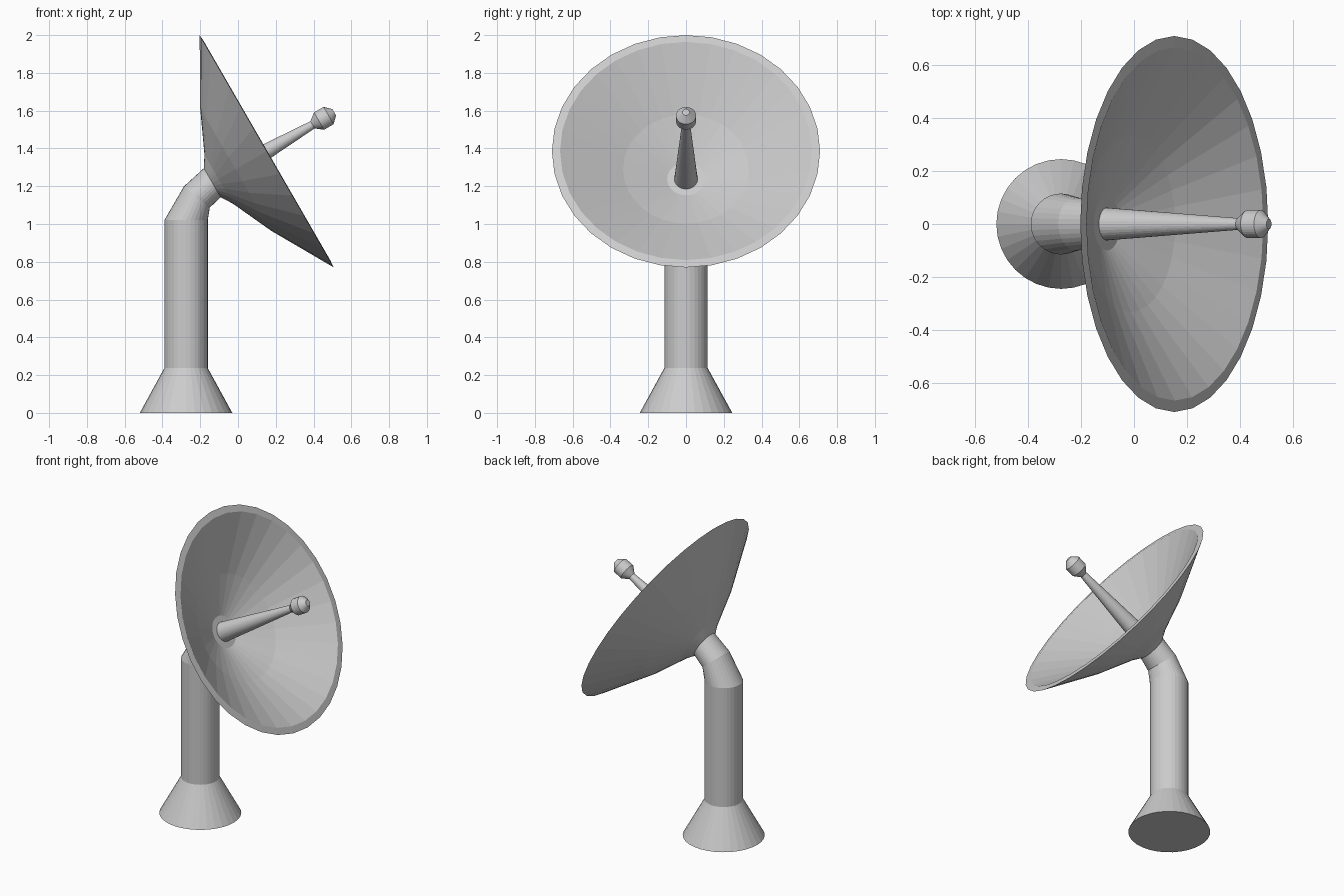
import bpy, bmesh
from math import sin, cos, pi, radians
from mathutils import Vector

if "Cube" in bpy.data.objects:
    bpy.data.objects.remove(bpy.data.objects["Cube"])

SIDES = 32
TILT = radians(30)
DISH_CENTRE = Vector((0.152, 0, 1.385))


def loft(name, rings):
    """Skin capped rings given as (centre, axis angle in xz, in-plane radius, y radius)."""
    bm = bmesh.new()
    loops = []
    for centre, angle, r, ry in rings:
        v = Vector((-sin(angle), 0, cos(angle)))
        y = Vector((0, 1, 0))
        loops.append([bm.verts.new(Vector(centre) + v * r * cos(2 * pi * i / SIDES)
                                   + y * ry * sin(2 * pi * i / SIDES))
                      for i in range(SIDES)])
    for a, b in zip(loops, loops[1:]):
        for i in range(SIDES):
            j = (i + 1) % SIDES
            bm.faces.new((a[i], a[j], b[j], b[i]))
    bm.faces.new(loops[0])
    bm.faces.new(loops[-1])
    bmesh.ops.recalc_face_normals(bm, faces=bm.faces[:])
    mesh = bpy.data.meshes.new(name)
    bm.to_mesh(mesh)
    bm.free()
    obj = bpy.data.objects.new(name, mesh)
    bpy.context.collection.objects.link(obj)
    return obj


def on_axis(profile):
    """Turn (distance along dish axis, radius) points into tilted rings."""
    axis = Vector((cos(TILT), 0, sin(TILT)))
    return [(DISH_CENTRE + axis * u, TILT, r, r) for u, r in profile]


# Flared foot, column and bent neck
X = -0.275
loft("pedestal", [
    ((X, 0, 0), pi / 2, 0.245, 0.245),
    ((X, 0, 0.237), pi / 2, 0.115, 0.115),
    ((X, 0, 1.02), pi / 2, 0.115, 0.115),
    ((-0.218, 0, 1.143), radians(50.7), 0.0885, 0.1),
    ((-0.136, 0, 1.2185), TILT, 0.089, 0.089),
])

# Dish: outer back, flat rim, inner bowl
loft("dish", on_axis([
    (-0.333, 0.089), (-0.294, 0.15), (-0.19, 0.376), (0, 0.71),
    (0.003, 0.667), (-0.188, 0.333), (-0.293, 0.1),
]))

# Tapered feed arm with faceted ball at the tip
loft("feed_arm", on_axis([
    (-0.298, 0.062), (0.28, 0.022), (0.32, 0.053), (0.378, 0.053), (0.413, 0.019),
]))
